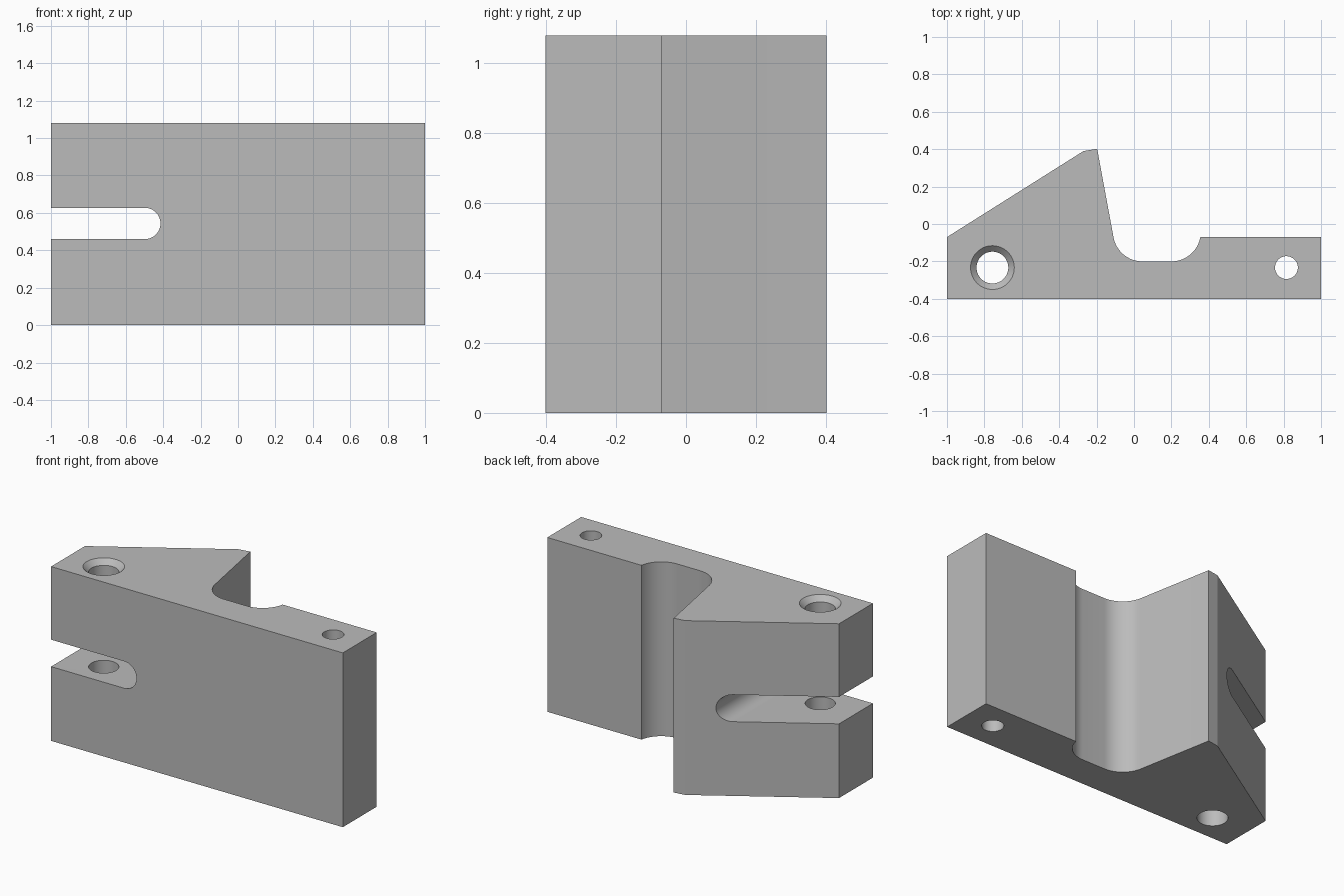
import bpy, bmesh, math
from mathutils import Vector

if "Cube" in bpy.data.objects:
    bpy.data.objects.remove(bpy.data.objects["Cube"])

HEIGHT = 1.08
grey = bpy.data.materials.new("plain grey")
grey.diffuse_color = (0.5, 0.5, 0.5, 1)
grey.use_nodes = True
grey.node_tree.nodes["Principled BSDF"].inputs["Base Color"].default_value = grey.diffuse_color


def arc(cx, cy, r, a0, a1, n=16):
    """Points on an arc, angles in degrees."""
    angles = [math.radians(a0 + (a1 - a0) * i / n) for i in range(n + 1)]
    return [(cx + r * math.cos(a), cy + r * math.sin(a)) for a in angles]


def extrude(name, points, offset):
    """Solid made by sweeping a closed outline of 3D points along offset."""
    bm = bmesh.new()
    face = bm.faces.new([bm.verts.new(p) for p in points])
    new = bmesh.ops.extrude_face_region(bm, geom=[face])["geom"]
    verts = [v for v in new if isinstance(v, bmesh.types.BMVert)]
    bmesh.ops.translate(bm, verts=verts, vec=Vector(offset))
    bmesh.ops.recalc_face_normals(bm, faces=bm.faces)
    mesh = bpy.data.meshes.new(name)
    bm.to_mesh(mesh)
    bm.free()
    obj = bpy.data.objects.new(name, mesh)
    bpy.context.collection.objects.link(obj)
    return obj


def cone(name, x, y, z0, z1, r0, r1):
    """Upright round cutter from z0 to z1."""
    bpy.ops.mesh.primitive_cone_add(vertices=64, radius1=r0, radius2=r1,
                                    depth=z1 - z0, location=(x, y, (z0 + z1) / 2))
    obj = bpy.context.object
    obj.name = name
    return obj


# Block outline: flat front, rounded channel at the back, slanted wedge
outline = [(-1, -0.402), (1, -0.402), (1, -0.07)]
outline += arc(0.2, -0.043, 0.157, -10, -90)
outline += arc(0.045, -0.043, 0.157, -90, -169.6)
outline += [(-0.197, 0.402), (-0.27, 0.39), (-1, -0.07)]
block = extrude("bracket_block", [(x, y, 0) for x, y in outline], (0, 0, HEIGHT))
block.data.materials.append(grey)

# Round-ended slot through the left side
slot_outline = [(-1.2, 0.46)] + arc(-0.498, 0.5435, 0.0835, -90, 90, 32) + [(-1.2, 0.627)]
cutters = [
    extrude("slot_cutter", [(x, -0.8, z) for x, z in slot_outline], (0, 1.6, 0)),
    # Bolt hole with countersink, and the smaller pin hole
    cone("bolt_hole_cutter", -0.757, -0.233, -0.1, HEIGHT + 0.1, 0.085, 0.085),
    cone("countersink_cutter", -0.757, -0.233, HEIGHT - 0.032, HEIGHT + 0.032, 0.085, 0.149),
    cone("pin_hole_cutter", 0.815, -0.233, -0.1, HEIGHT + 0.1, 0.061, 0.061),
]

bpy.ops.object.select_all(action="DESELECT")
bpy.context.view_layer.objects.active = block
block.select_set(True)
for cutter in cutters:
    mod = block.modifiers.new(cutter.name, "BOOLEAN")
    mod.operation = "DIFFERENCE"
    mod.solver = "EXACT"
    mod.object = cutter
    bpy.ops.object.modifier_apply(modifier=mod.name)
    bpy.data.objects.remove(cutter)

bpy.ops.object.shade_smooth_by_angle(angle=math.radians(9))
